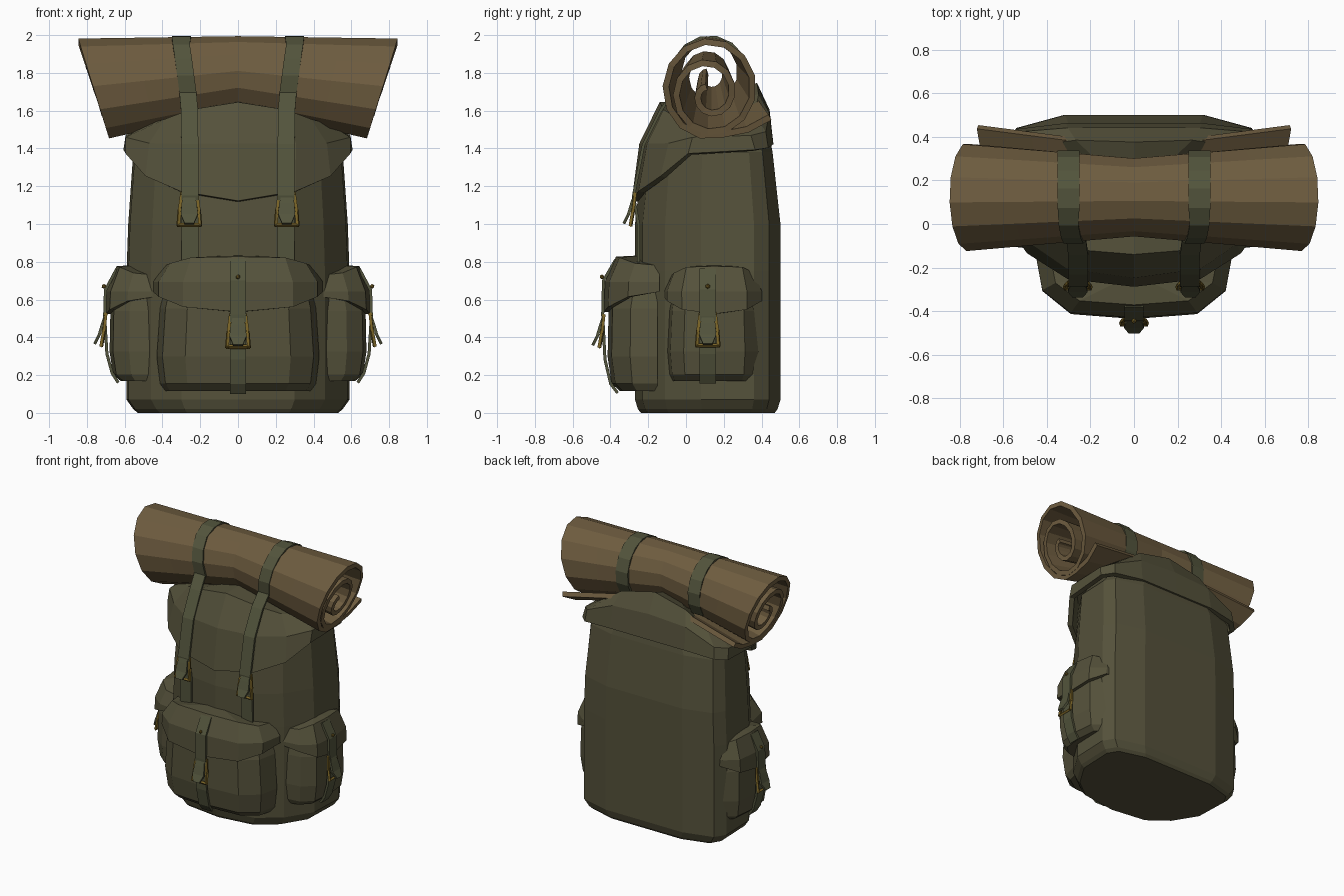
import bpy, bmesh
from math import cos, sin, radians
from mathutils import Vector, Matrix

cube = bpy.data.objects.get("Cube")
if cube:
    bpy.data.objects.remove(cube, do_unlink=True)


def material(name, rgb):
    m = bpy.data.materials.new(name)
    m.use_nodes = True
    m.diffuse_color = (*rgb, 1)
    bsdf = m.node_tree.nodes["Principled BSDF"]
    bsdf.inputs["Base Color"].default_value = (*rgb, 1)
    bsdf.inputs["Roughness"].default_value = 0.9
    return m


CANVAS = material("canvas", (0.09, 0.083, 0.043))
WEBBING = material("webbing", (0.085, 0.088, 0.045))
MAT = material("sleeping_mat", (0.155, 0.107, 0.05))
BRASS = material("brass", (0.2, 0.13, 0.02))


def finish(name, bm, mat, thickness=0):
    bmesh.ops.recalc_face_normals(bm, faces=bm.faces)
    mesh = bpy.data.meshes.new(name)
    bm.to_mesh(mesh)
    bm.free()
    mesh.materials.append(mat)
    ob = bpy.data.objects.new(name, mesh)
    bpy.context.collection.objects.link(ob)
    if thickness:
        mod = ob.modifiers.new("thickness", "SOLIDIFY")
        mod.thickness = thickness
        mod.offset = 0
    return ob


def loft(name, rings, mat, closed=True, bottom=False, peak=None, thickness=0):
    """Skin a list of rings; peak closes the last ring with a fan."""
    bm = bmesh.new()
    rows = [[bm.verts.new(p) for p in ring] for ring in rings]
    n = len(rows[0])
    for a, b in zip(rows, rows[1:]):
        for i in range(n if closed else n - 1):
            j = (i + 1) % n
            bm.faces.new((a[i], a[j], b[j], b[i]))
    if bottom:
        bm.faces.new(rows[0])
    if peak:
        tip = bm.verts.new(peak)
        for i in range(n):
            bm.faces.new((rows[-1][i], rows[-1][(i + 1) % n], tip))
    return finish(name, bm, mat, thickness)


def mirrored(half):
    return half + [(-x, y, z) for x, y, z in reversed(half) if x > 0.001]


def ribbon(name, points, widths, place, mat=WEBBING, thickness=0.016):
    """Flat strap along points, its width running along local x."""
    rows = [[place(u + s * w / 2, v, z) for s in (-1, 1)]
            for (u, v, z), w in zip(points, widths)]
    return loft(name, rows, mat, closed=False, thickness=thickness)


# Main sack: rounded front, flat back
outline = [(0, -.27), (.3, -.23), (.46, -.11), (.58, .08), (.59, .36),
           (.54, .44), (.32, .5), (0, .5)]
levels = [(0, .9, .92), (.02, .94, .96), (.07, 1, 1), (.75, 1, 1), (1, .985, 1),
          (1.38, .94, .89), (1.48, .8, .84)]
loft("main_sack",
     [mirrored([(x * sx, .12 + (y - .12) * sy, z) for x, y in outline])
      for z, sx, sy in levels], CANVAS, bottom=True, peak=(0, .12, 1.58))

# Top flap: hem, shoulder and crown rings
hem = [(0, -.27, 1.12), (.3, -.235, 1.17), (.48, -.12, 1.25), (.58, .02, 1.37),
       (.59, .36, 1.39), (.53, .42, 1.4), (.31, .445, 1.42), (0, .445, 1.42)]
shoulder = [(0, -.23, 1.42), (.3, -.19, 1.42), (.46, -.08, 1.42), (.58, .04, 1.45),
            (.58, .34, 1.46), (.52, .41, 1.48), (.3, .425, 1.58), (0, .425, 1.6)]
crown = [(0, -.13, 1.63), (.25, -.11, 1.59), (.38, -.03, 1.54), (.48, .1, 1.51),
         (.48, .3, 1.52), (.42, .36, 1.56), (.26, .38, 1.67), (0, .37, 1.73)]
loft("top_flap", [mirrored(r) for r in (hem, shoulder, crown)], CANVAS,
     peak=(0, .13, 1.63), thickness=.036)


def buckle(name, place, v, z):
    """Brass frame with a strap tongue hanging out of it."""
    corners = [(-.04, v + .005, z + .09), (.04, v + .005, z + .09),
               (.052, v + .015, z), (.058, v + .028, z - .075),
               (-.058, v + .028, z - .075), (-.052, v + .015, z)]
    bm = bmesh.new()
    for a, b in zip(corners, corners[1:] + corners[:1]):
        p, q = Vector(place(*a)), Vector(place(*b))
        turn = (q - p).to_track_quat("Z", "Y").to_matrix().to_4x4()
        bmesh.ops.create_cone(bm, cap_ends=True, segments=4, radius1=.011, radius2=.011,
                              depth=(q - p).length + .012,
                              matrix=Matrix.Translation((p + q) / 2) @ turn)
    finish(name + "_buckle", bm, BRASS)
    ribbon(name + "_tongue", [(0, v + .008, z + .08), (0, v + .022, z + .04),
                              (0, v + .04, z - .02), (0, v + .064, z - .068)],
           [.055, .08, .09, .05], place)


def pocket(name, place, w, d, z0, z1, strap_u):
    """Bulging pocket with its own flap, strap, stud and buckle."""
    plan = [(0, d), (.65 * w, .92 * d), (.93 * w, .55 * d), (w, 0)]
    h = z1 - z0

    def ring(su, sv, heights):
        half = [(u * su, v * sv, z) for (u, v), z in zip(plan, heights)]
        full = half + [(-u, v, z) for u, v, z in reversed(half) if u > 0]
        return [place(*p) for p in full]

    shape = [(0, .9, .75), (.06, .96, .92), (.27, 1, 1), (.65, .96, .98), (.97, .84, .75)]
    loft(name, [ring(su, sv, [z0 + f * h] * 4) for f, su, sv in shape], CANVAS,
         bottom=True, peak=place(0, d * .3, z1))
    hems = [z0 + f * h for f in (.62, .66, .74, .78)]
    tops = [z1 + e for e in (.025, .02, -.01, -.02)]
    loft(name + "_flap", [ring(1.02, 1.02, hems), ring(1.02, 1, [z1 - .1] * 4),
                          ring(.88, .8, tops)], CANVAS,
         peak=place(0, d * .3, z1 + .03), thickness=.03)
    # Fastening strap
    path = [(d * .84, z1 + .02), (d + .022, z1 - .09), (d + .026, z0 + .6 * h),
            (d + .014, z0 + .25 * h), (d * .94, z0 + .04), (d * .8, z0 - .01)]
    ribbon(name + "_strap", [(strap_u, v, z) for v, z in path], [.085] * 6, place)
    shifted = lambda u, v, z: place(u + strap_u, v, z)
    buckle(name, shifted, d + .015, z0 + .46 * h)
    bm = bmesh.new()
    bmesh.ops.create_icosphere(bm, subdivisions=1, radius=.013,
                               matrix=Matrix.Translation(shifted(0, d + .03, z1 - .07)))
    finish(name + "_stud", bm, BRASS)


pocket("front_pocket", lambda u, v, z: (u, -.15 - v, z), .43, .265, .115, .79, 0)
for side, s in (("left", 1), ("right", -1)):
    pocket(side + "_pocket", lambda u, v, z, s=s: (s * (.45 + v), .15 + u, z),
           .25, .23, .17, .74, -.035)


# Rolled mat: spiral section, pinched in the middle, with a loose tail
def roll_frame(t):
    """Centre height and scale of the roll at a fraction t of its half length."""
    k = abs(t)
    return 1.8 - .085 * k, .71 + .29 * k


spiral = [(.32, -.15), (.2, -.215)]
steps = 33
for i in range(steps + 1):
    a = radians(-75 - 27 * i)
    turn = i * 27 / 360
    r = .93 if turn < .8 else max(.14, .93 - .46 * (turn - .8))
    drop = -.03 * min(1, max(0, turn - .8))
    spiral.append((.25 * r * cos(a), .27 * r * sin(a) + drop))

rows = []
for t in (-1, -.65, -.35, 0, .35, .65, 1):
    zc, s = roll_frame(t)
    row = []
    for y, z in spiral:
        half_length = .68 + .17 * (z + .265) / .53
        row.append((t * half_length, .125 + y * s, zc + z * s))
    rows.append(row)
loft("rolled_mat", rows, MAT, closed=False, thickness=.034)

# Long straps: over the roll, down the flap and behind the front pocket
for side, s in (("left", 1), ("right", -1)):
    zc, k = roll_frame(.36)
    path = []
    for deg in range(-40, 201, 24):
        a = radians(deg)
        x = .3 if deg < 130 else .3 - .035 * (deg - 130) / 70
        path.append((s * x, .125 + .254 * k * cos(a), zc + .272 * k * sin(a)))
    path += [(s * .257, -.135, 1.6), (s * .255, -.225, 1.42),
             (s * .255, -.278, 1.15), (s * .255, -.252, 1.0), (s * .255, -.25, .76)]
    ribbon(side + "_long_strap", path, [.1] * 7 + [.09] * (len(path) - 7),
           lambda u, v, z: (u, v, z))
    buckle(side + "_long_strap", lambda u, v, z, s=s: (s * .258 + u, -v, z), .265, 1.07)
